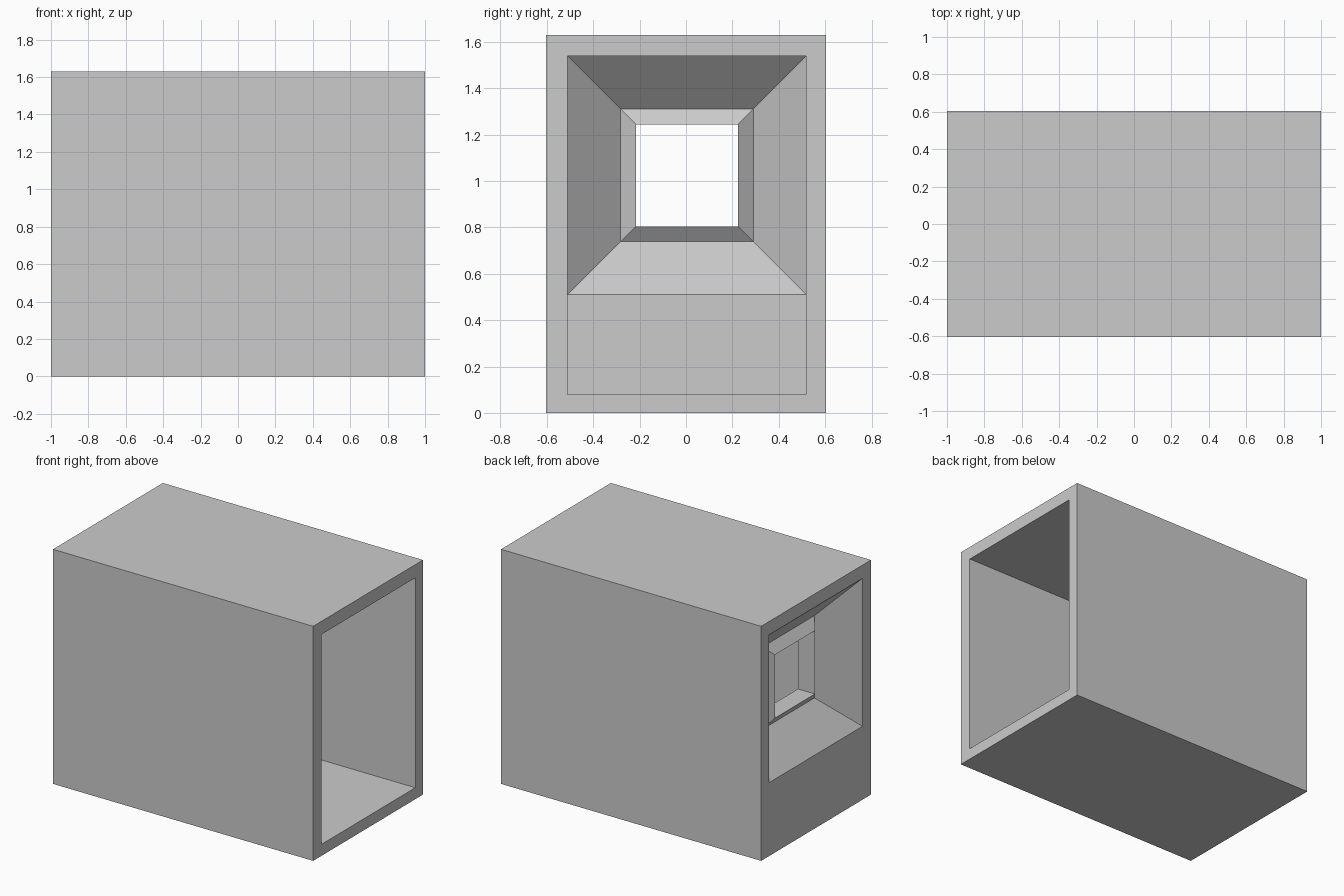
import bpy, bmesh

if "Cube" in bpy.data.objects:
    bpy.data.objects.remove(bpy.data.objects["Cube"])

CY, CZ = 0.004, 1.024   # centre of the flared window


def square(x, half):
    return (x, CY - half, CY + half, CZ - half, CZ + half)


# Rectangular sections (x, y0, y1, z0, z1) running round the shell wall
sections = [
    (1.0, -0.603, 0.603, 0.0, 1.63),     # outer shell
    (-1.0, -0.603, 0.603, 0.0, 1.63),
    square(-1.0, 0.514),                 # outer flare and raised lip
    square(-0.79, 0.286),
    square(-0.84, 0.22),
    square(-0.71, 0.22),                 # throat, then mirrored lip and flare
    square(-0.76, 0.286),
    square(-0.55, 0.514),
    (-0.55, CY - 0.514, CY + 0.514, 0.08, CZ + 0.514),   # chamber
    (1.0, CY - 0.514, CY + 0.514, 0.08, CZ + 0.514),
]

bm = bmesh.new()
rings = [[bm.verts.new((x, y, z)) for y, z in ((y0, z0), (y1, z0), (y1, z1), (y0, z1))]
         for x, y0, y1, z0, z1 in sections]
for i, a in enumerate(rings):
    b = rings[(i + 1) % len(rings)]
    for j in range(4):
        k = (j + 1) % 4
        bm.faces.new((a[j], a[k], b[k], b[j]))

# Merge the corners shared by the flare and the chamber
bmesh.ops.remove_doubles(bm, verts=bm.verts[:], dist=0.0005)
bmesh.ops.dissolve_degenerate(bm, edges=bm.edges[:], dist=0.0005)
bmesh.ops.recalc_face_normals(bm, faces=bm.faces[:])

mesh = bpy.data.meshes.new("hollow_housing")
bm.to_mesh(mesh)
bm.free()
bpy.context.collection.objects.link(bpy.data.objects.new("hollow_housing", mesh))
